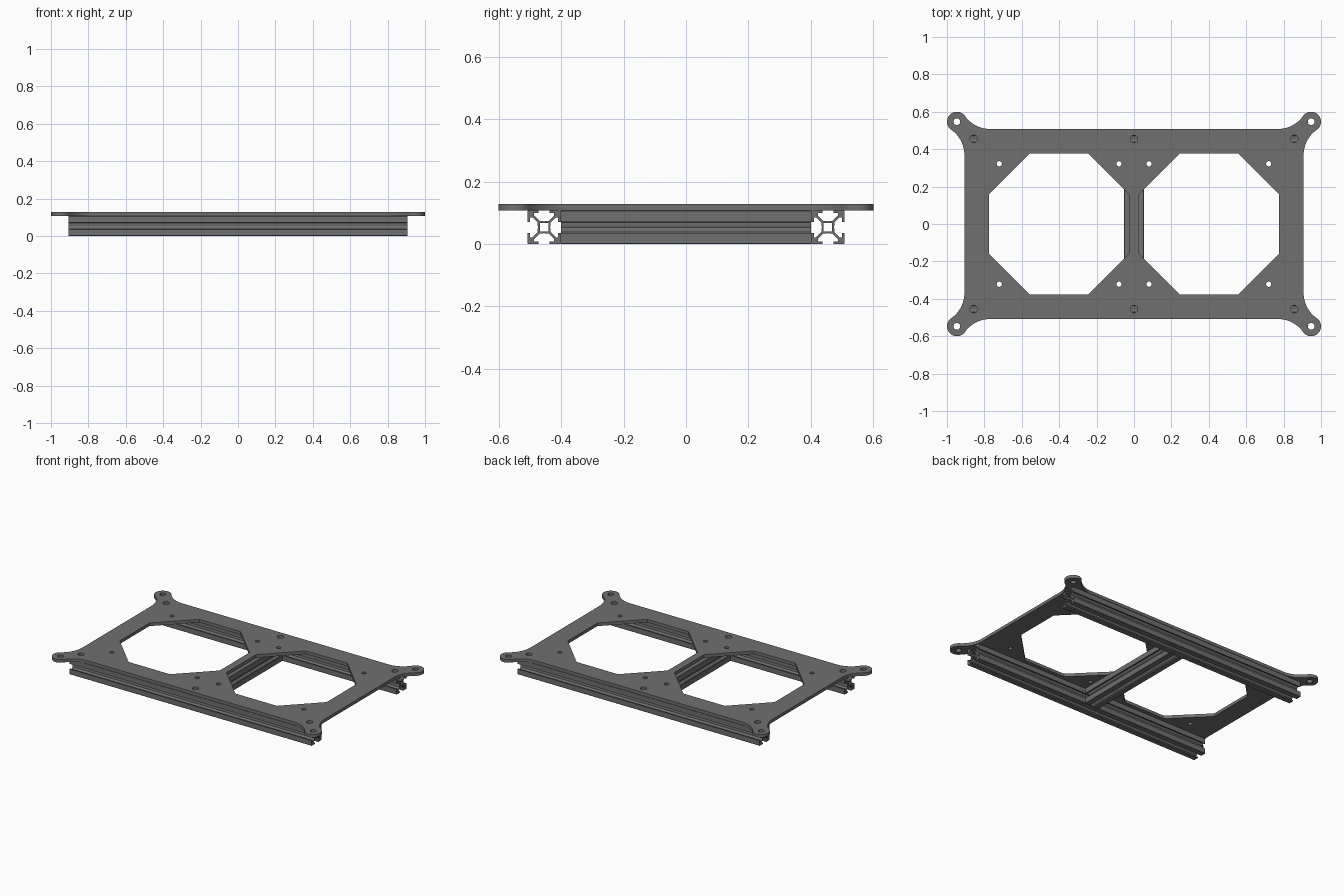
import bpy
from math import pi, sin, cos, atan2, sqrt

if "Cube" in bpy.data.objects:
    bpy.data.objects.remove(bpy.data.objects["Cube"])

dark = bpy.data.materials.new("dark_grey")
dark.diffuse_color = (0.16, 0.16, 0.16, 1)
dark.use_nodes = True
dark.node_tree.nodes["Principled BSDF"].inputs["Base Color"].default_value = dark.diffuse_color


def extrude_profile(name, loops, depth, location, rotation=(0, 0, 0)):
    """Filled 2D loops (outline plus holes) extruded along local z, as a mesh."""
    cu = bpy.data.curves.new(name, 'CURVE')
    cu.dimensions = '2D'
    cu.fill_mode = 'BOTH'
    cu.extrude = depth / 2
    cu.materials.append(dark)
    for pts in loops:
        sp = cu.splines.new('POLY')
        sp.points.add(len(pts) - 1)
        for p, (x, y) in zip(sp.points, pts):
            p.co = (x, y, 0, 1)
        sp.use_cyclic_u = True
    ob = bpy.data.objects.new(name, cu)
    bpy.context.collection.objects.link(ob)
    ob.location = location
    ob.rotation_euler = rotation
    bpy.ops.object.select_all(action='DESELECT')
    ob.select_set(True)
    bpy.context.view_layer.objects.active = ob
    bpy.ops.object.convert(target='MESH')
    bpy.ops.object.shade_smooth_by_angle(angle=pi / 6)
    return bpy.context.object


def arc(cx, cy, r, a0, a1, n):
    return [(cx + r * cos(a0 + (a1 - a0) * i / n),
             cy + r * sin(a0 + (a1 - a0) * i / n)) for i in range(n + 1)]


def circle(cx, cy, r, n=24):
    return arc(cx, cy, r, 0, 2 * pi, n)[:-1]


# Overall sizes
BX, BY = 0.907, 0.508         # plate body half sizes
EX, EY, ER = 0.947, 0.547, 0.053   # mounting ear centre and radius
R = 0.162                     # concave fillet radius
RAIL = 0.107                  # rail width
TOP = 0.128

# Plate outline: one corner ear with its two fillets, mirrored to four corners
c1 = (BX + R, EY - sqrt((R + ER) ** 2 - (BX + R - EX) ** 2))
c2 = (EX - sqrt((R + ER) ** 2 - (BY + R - EY) ** 2), BY + R)
a1 = atan2(EY - c1[1], EX - c1[0])
a2 = atan2(EY - c2[1], EX - c2[0])
corner = (arc(*c1, R, pi, a1, 12)
          + arc(EX, EY, ER, a1 - pi, a2 + pi, 24)[1:]
          + arc(*c2, R, a2, -pi / 2, 12)[1:])
outline = []
for sx, sy in ((1, 1), (-1, 1), (-1, -1), (1, -1)):
    pts = [(x * sx, y * sy) for x, y in corner]
    outline += pts if sx * sy > 0 else pts[::-1]

# Plate openings: two octagons, their fixing holes, rail screw holes, ear holes
loops = [outline]
w, h, c = 0.375, 0.378, 0.22
for s in (-1, 1):
    ox = s * 0.40
    loops.append([(ox + x, y) for x, y in (
        (w, c - h), (w, h - c), (w - c, h), (c - w, h),
        (-w, h - c), (-w, c - h), (c - w, -h), (w - c, -h))])
    for t in (-1, 1):
        loops += [circle(ox + u * 0.32, t * 0.322, 0.014) for u in (-1, 1)]
        loops.append(circle(s * 0.857, t * 0.455, 0.02))
        loops.append(circle(s * EX, t * EY, 0.018))
    loops.append(circle(0, s * 0.455, 0.02))
extrude_profile("top_plate", loops, TOP - RAIL, (0, 0, (TOP + RAIL) / 2))

# Slotted rail cross-section: half of one slot side, mirrored and turned four times
half = [(0, 3.5), (1.0, 3.85), (2.8, 3.85), (6.0, 7.05), (6.0, 8.4),
        (3.3, 8.4), (3.3, 10), (9.6, 10)]
side = [(-x, y) for x, y in half[:0:-1]] + half
section = []
for k in range(4):
    ca, sa = cos(-k * pi / 2), sin(-k * pi / 2)
    section += [(x * ca - y * sa, x * sa + y * ca) for x, y in side]
bore = [(2.5, 2.5), (-2.5, 2.5), (-2.5, -2.5), (2.5, -2.5)]
f = RAIL / 20
rail = [[(x * f, y * f) for x, y in loop] for loop in (section, bore)]

# Two long rails and the cross rail between them
ry = BY - RAIL / 2
for label, s in (("front", -1), ("back", 1)):
    extrude_profile(label + "_rail", rail, 2 * BX, (0, s * ry, RAIL / 2),
                    (pi / 2, 0, pi / 2))
extrude_profile("cross_rail", rail, 2 * (ry - RAIL / 2), (0, 0, RAIL / 2),
                (pi / 2, 0, 0))
